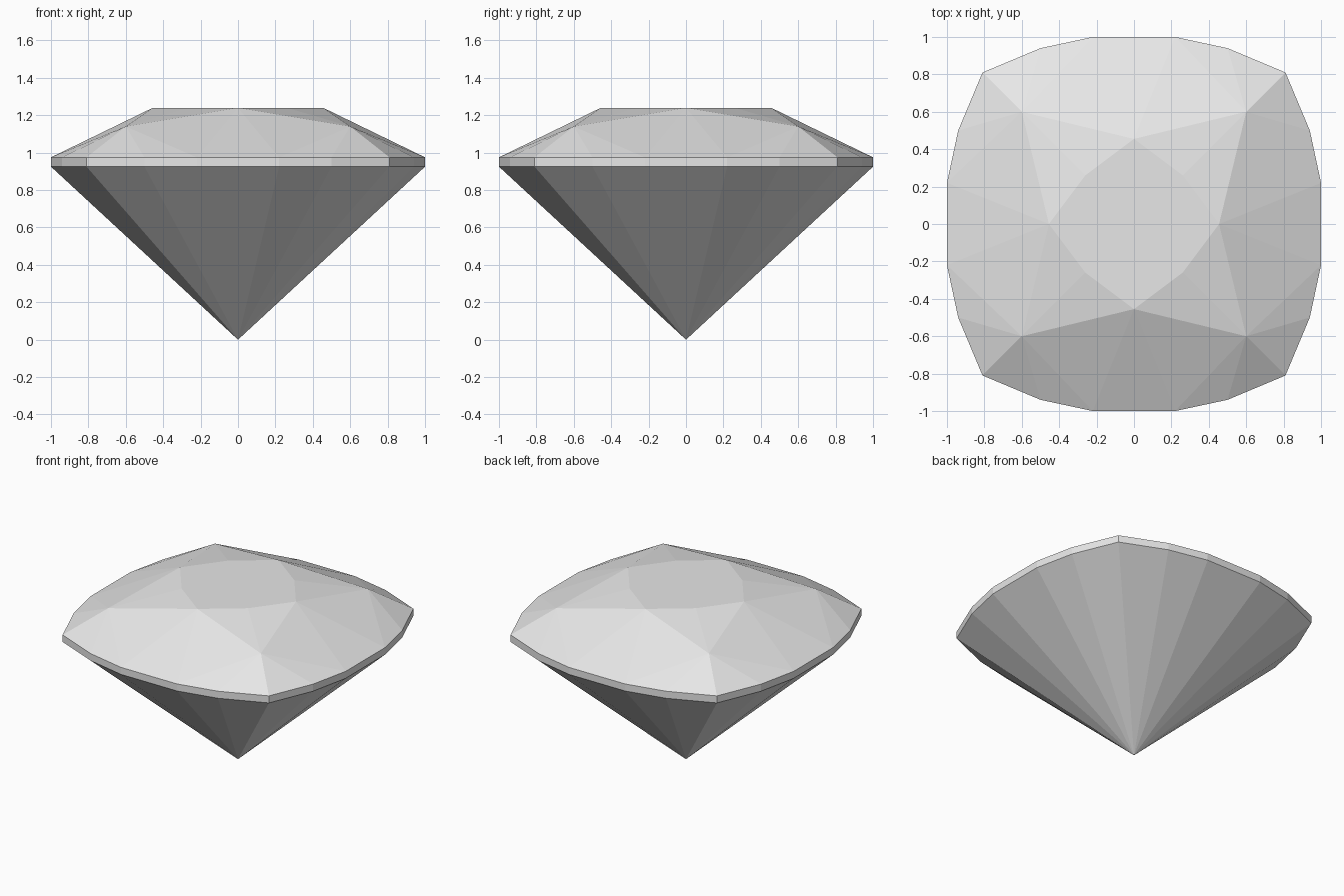
import bpy, bmesh
from mathutils import Matrix, Vector

cube = bpy.data.objects.get("Cube")
if cube:
    bpy.data.objects.remove(cube, do_unlink=True)

GIRDLE_LOW, GIRDLE_TOP, STAR_Z, TABLE_Z = 0.925, 0.975, 1.14, 1.24

stone = bpy.data.materials.new("pale grey stone")
stone.use_nodes = True
stone.diffuse_color = (0.8, 0.8, 0.8, 1)
stone.node_tree.nodes["Principled BSDF"].inputs["Base Color"].default_value = (0.8, 0.8, 0.8, 1)


def ring(points, z):
    """Repeat the points of one side around all four sides."""
    return [Matrix.Rotation(k * 1.5707963, 3, 'Z') @ Vector((x, y, z))
            for k in range(4) for x, y in points]


def build(name, faces):
    """Make a flat-shaded object from lists of corner points."""
    bm = bmesh.new()
    for corners in faces:
        bm.faces.new([bm.verts.new(c) for c in corners])
    bmesh.ops.remove_doubles(bm, verts=bm.verts, dist=0.0005)
    mesh = bpy.data.meshes.new(name)
    bm.to_mesh(mesh)
    bm.free()
    mesh.materials.append(stone)
    bpy.context.collection.objects.link(bpy.data.objects.new(name, mesh))


# Cushion outline: one side, from corner to corner, counter-clockwise
side = [(0.81, 0.81), (0.5, 0.94), (0.22, 1.0), (-0.22, 1.0), (-0.5, 0.94)]
low, high = ring(side, GIRDLE_LOW), ring(side, GIRDLE_TOP)
star = ring([(0.6, 0.6)], STAR_Z)
table = ring([(0.26, 0.26), (0, 0.455)], TABLE_Z)
n = len(low)

# Pavilion: facets meeting at the bottom point
build("pavilion", [(low[(i + 1) % n], low[i], Vector()) for i in range(n)])

# Girdle: thin upright band
build("girdle", [(low[i], low[(i + 1) % n], high[(i + 1) % n], high[i]) for i in range(n)])

# Crown: table, star facets around it and fans down to the girdle
crown = [table]
for k in range(4):
    h = [high[(5 * k + i) % n] for i in range(6)]
    right, left = star[k], star[(k + 1) % 4]
    corner, mid, next_corner = table[2 * k], table[2 * k + 1], table[(2 * k + 2) % 8]
    crown += [(right, mid, corner), (left, next_corner, mid)]
    crown += [(right, h[0], h[1]), (right, h[1], h[2]), (right, h[2], mid)]
    crown += [(mid, h[2], h[3]), (mid, h[3], left)]
    crown += [(left, h[3], h[4]), (left, h[4], h[5])]
build("crown", crown)
